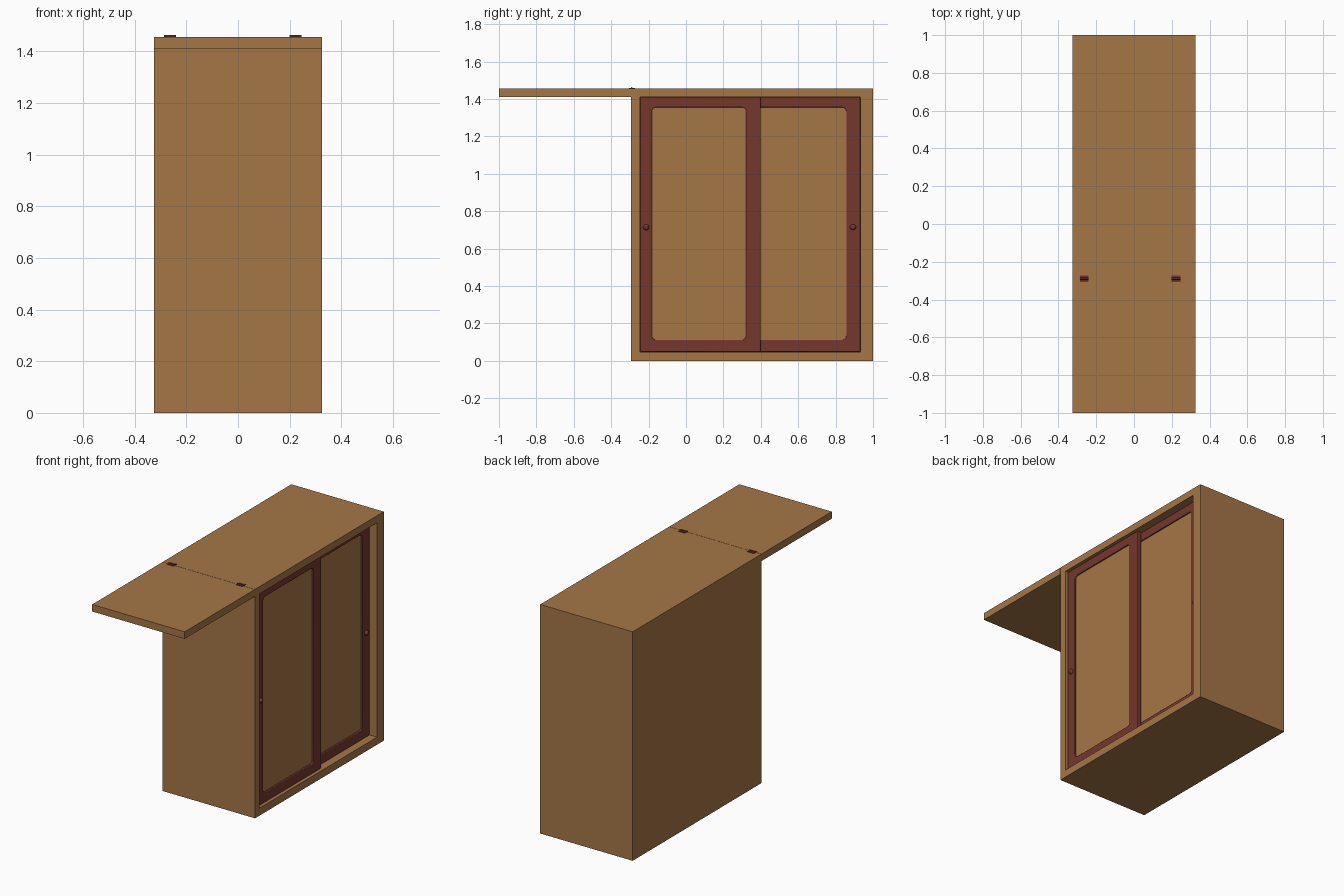
import bpy, bmesh, math
from mathutils import Vector

if "Cube" in bpy.data.objects:
    bpy.data.objects.remove(bpy.data.objects["Cube"])


def material(name, rgb):
    m = bpy.data.materials.new(name)
    m.diffuse_color = (*rgb, 1)
    m.use_nodes = True
    m.node_tree.nodes["Principled BSDF"].inputs["Base Color"].default_value = m.diffuse_color
    return m


WOOD = material("light_wood", (0.375, 0.18, 0.061))
RED = material("red_brown_wood", (0.174, 0.039, 0.027))
DARK = material("dark_brown_metal", (0.11, 0.03, 0.022))


def finish(bm, name, mat):
    bmesh.ops.recalc_face_normals(bm, faces=bm.faces)
    me = bpy.data.meshes.new(name)
    bm.to_mesh(me)
    bm.free()
    ob = bpy.data.objects.new(name, me)
    bpy.context.collection.objects.link(ob)
    me.materials.append(mat)
    return ob


def box_bm(lo, hi):
    bm = bmesh.new()
    bmesh.ops.create_cube(bm, size=1)
    for v in bm.verts:
        v.co = Vector([(lo[i] + hi[i]) / 2 + v.co[i] * (hi[i] - lo[i]) for i in range(3)])
    return bm


def box(name, lo, hi, mat):
    return finish(box_bm(lo, hi), name, mat)


# Cabinet body: box hollowed from its right-hand side
bm = box_bm((-0.325, -0.293, 0), (0.325, 1.0, 1.456))
side = max(bm.faces, key=lambda f: f.calc_center_median().x)
bmesh.ops.inset_region(bm, faces=[side], thickness=0.04)
for v in side.verts:
    v.co.y = -0.246 if v.co.y < 0.35 else 0.933
    v.co.z = 0.048 if v.co.z < 0.7 else 1.41
res = bmesh.ops.extrude_face_region(bm, geom=[side])
for g in res["geom"]:
    if isinstance(g, bmesh.types.BMVert):
        g.co.x = -0.275
if side.is_valid:
    bm.faces.remove(side)
finish(bm, "cabinet_body", WOOD)

# Folding top leaf, raised level with the top
box("top_leaf", (-0.325, -1.0, 1.411), (0.325, -0.2945, 1.456), WOOD)


def rounded_rect(y0, y1, z0, z1, r, n=6):
    pts = []
    for cy, cz, a in ((y1 - r, z1 - r, 0), (y0 + r, z1 - r, 90),
                      (y0 + r, z0 + r, 180), (y1 - r, z0 + r, 270)):
        for i in range(n + 1):
            t = math.radians(a + 90 * i / n)
            pts.append((cy + r * math.cos(t), cz + r * math.sin(t)))
    return pts


def door(name, y0, y1, py0, py1, knob_y, x_mid):
    z0, z1 = 0.048, 1.41
    # Frame: filled outline with a rounded opening, extruded with softened edges
    cu = bpy.data.curves.new(name + "_frame", 'CURVE')
    cu.dimensions = '2D'
    cu.fill_mode = 'BOTH'
    cu.extrude, cu.bevel_depth, cu.bevel_resolution, cu.offset = 0.011, 0.004, 2, -0.004
    for pts in (rounded_rect(y0, y1, z0, z1, 0.004, 2),
                rounded_rect(py0, py1, 0.112, 1.355, 0.022)):
        s = cu.splines.new('POLY')
        s.points.add(len(pts) - 1)
        for p, q in zip(s.points, pts):
            p.co = (*q, 0, 1)
        s.use_cyclic_u = True
    tmp = bpy.data.objects.new(name + "_curve", cu)
    bpy.context.collection.objects.link(tmp)
    bpy.context.view_layer.update()
    me = bpy.data.meshes.new_from_object(tmp.evaluated_get(bpy.context.evaluated_depsgraph_get()))
    bpy.data.objects.remove(tmp)
    for v in me.vertices:
        y, z, x = v.co
        v.co = (x + x_mid, y, z)
    me.materials.clear()
    me.materials.append(RED)
    ob = bpy.data.objects.new(name + "_frame", me)
    bpy.context.collection.objects.link(ob)

    # Wooden infill panel
    box(name + "_panel", (x_mid - 0.008, py0 - 0.01, 0.1),
        (x_mid + 0.006, py1 + 0.01, 1.365), WOOD)

    # Round knob
    bm = bmesh.new()
    bmesh.ops.create_uvsphere(bm, u_segments=20, v_segments=12, radius=0.016)
    for v in bm.verts:
        v.co = Vector((v.co.x + x_mid + 0.016, v.co.y + knob_y, v.co.z + 0.714))
    for f in bm.faces:
        f.smooth = True
    finish(bm, name + "_knob", RED)


# Two sliding doors on parallel tracks
door("front_door", -0.246, 0.398, -0.182, 0.321, -0.213, 0.291)
door("rear_door", 0.289, 0.933, 0.366, 0.857, 0.893, 0.260)

# Hinges across the seam of the top: two leaves and a pin each
for i, x in enumerate((-0.263, 0.222)):
    for part, a, b in (("leaf", -0.306, -0.295), ("plate", -0.285, -0.272)):
        box(f"hinge_{part}_{i}", (x - 0.023, a, 1.452), (x + 0.023, b, 1.459), RED)
    bm = bmesh.new()
    bmesh.ops.create_cone(bm, cap_ends=True, segments=16, radius1=0.006,
                          radius2=0.006, depth=0.046)
    for v in bm.verts:
        v.co = Vector((x + v.co.z, -0.290 + v.co.x, 1.457 + v.co.y))
    finish(bm, f"hinge_pin_{i}", DARK)
